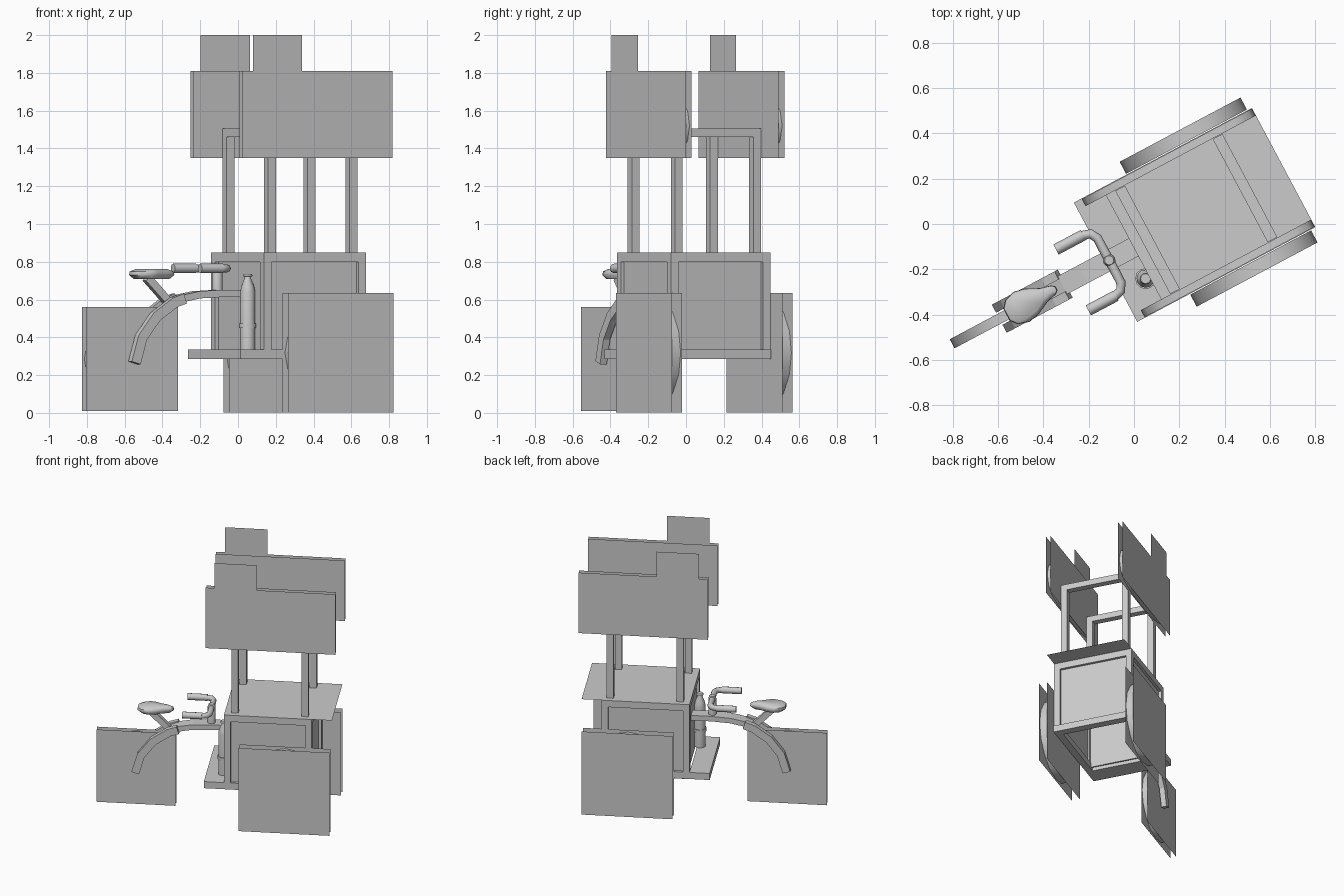
import bpy, bmesh, math
from mathutils import Matrix, Vector

if "Cube" in bpy.data.objects:
    bpy.data.objects.remove(bpy.data.objects["Cube"])

# Local frame: x along the cart (saddle at -x), y across; whole model is turned 28 degrees
T = Matrix.Rotation(math.radians(28), 4, 'Z') @ Matrix.Translation((0, -0.09, 0))


def make(name, verts, faces, smooth=False):
    me = bpy.data.meshes.new(name)
    me.from_pydata([T @ Vector(v) for v in verts], [], faces)
    me.update()
    ob = bpy.data.objects.new(name, me)
    bpy.context.collection.objects.link(ob)
    if smooth:
        bpy.ops.object.select_all(action='DESELECT')
        ob.select_set(True)
        bpy.context.view_layer.objects.active = ob
        bpy.ops.object.shade_smooth_by_angle(angle=math.radians(50))
    return ob


def prism(name, pts, y0, y1, caps=True, smooth=False):
    """Side profile (x, z) extruded across the cart."""
    n = len(pts)
    verts = [(x, y, z) for y in (y0, y1) for x, z in pts]
    faces = [(i, (i + 1) % n, n + (i + 1) % n, n + i) for i in range(n)]
    if caps:
        faces += [tuple(range(n))[::-1], tuple(range(n, 2 * n))]
    return make(name, verts, faces, smooth)


def box(name, x0, x1, y0, y1, z0, z1):
    y0, y1 = sorted((y0, y1))
    return prism(name, [(x0, z0), (x0, z1), (x1, z1), (x1, z0)], y0, y1)


def card(name, x0, x1, y, z0, z1, out):
    f = (0, 1, 2, 3) if out < 0 else (3, 2, 1, 0)
    return make(name, [(x0, y, z0), (x1, y, z0), (x1, y, z1), (x0, y, z1)], [f])


def bar(name, path, thick, y0, y1):
    """Flat bar following a side path."""
    up, lo = [], []
    for i, p in enumerate(path):
        d = Vector(path[min(i + 1, len(path) - 1)]) - Vector(path[max(i - 1, 0)])
        n = Vector((-d.y, d.x)).normalized() * thick / 2
        up.append(tuple(Vector(p) + n))
        lo.append(tuple(Vector(p) - n))
    n = len(path)
    verts = [(x, y, z) for y in (y0, y1) for x, z in up + lo]
    faces = []
    for i in range(n - 1):
        a, b, c, d = i, i + 1, n + i + 1, n + i
        faces += [(a, b, c, d), tuple(2 * n + k for k in (d, c, b, a)),
                  (b, a, a + 2 * n, b + 2 * n), (d, c, c + 2 * n, d + 2 * n)]
    for i in (0, n - 1):
        faces.append((i, n + i, 3 * n + i, 2 * n + i))
    return make(name, verts, faces)


def lathe(name, prof, cx, cy, seg=12):
    verts = [(cx + r * math.cos(2 * math.pi * k / seg), cy + r * math.sin(2 * math.pi * k / seg), z)
             for r, z in prof for k in range(seg)]
    faces = [(i * seg + k, i * seg + (k + 1) % seg, (i + 1) * seg + (k + 1) % seg, (i + 1) * seg + k)
             for i in range(len(prof) - 1) for k in range(seg)]
    top = (len(prof) - 1) * seg
    faces += [tuple(range(seg))[::-1], tuple(range(top, top + seg))]
    return make(name, verts, faces, True)


def tube(name, pts, r):
    cu = bpy.data.curves.new(name, 'CURVE')
    cu.dimensions = '3D'
    cu.bevel_depth, cu.bevel_resolution, cu.use_fill_caps = r, 2, True
    sp = cu.splines.new('POLY')
    sp.points.add(len(pts) - 1)
    for p, co in zip(sp.points, pts):
        p.co = (*(T @ Vector(co)), 1)
    ob = bpy.data.objects.new(name, cu)
    bpy.context.collection.objects.link(ob)
    bpy.ops.object.select_all(action='DESELECT')
    ob.select_set(True)
    bpy.context.view_layer.objects.active = ob
    bpy.ops.object.convert(target='MESH')
    bpy.ops.object.shade_smooth_by_angle(angle=math.radians(50))


def ring(cx, cz, rx, rz, n, power=1.0):
    """Outline of an ellipse; power < 1 squares it off."""
    pts = []
    for k in range(n):
        a = 2 * math.pi * k / n
        c, s = math.cos(a), math.sin(a)
        pts.append((cx + rx * math.copysign(abs(c) ** power, c),
                    cz + rz * math.copysign(abs(s) ** power, s)))
    return pts[::-1]


def wheel(name, cx, cz, half, r, y0, y1):
    """Two flat wheel cards with a tyre tread between them."""
    card(name + "_card_a", cx - half, cx + half, y0, cz - half, cz + half, -1)
    card(name + "_card_b", cx - half, cx + half, y1, cz - half, cz + half, 1)
    prism(name + "_tread", ring(cx, cz, r, r, 16), y0, y1, caps=False, smooth=True)


# Wheels
wheel("rear_wheel", -0.695, 0.285, 0.275, 0.262, -0.0225, 0.0225)
wheel("right_wheel", 0.375, 0.318, 0.316, 0.302, -0.362, -0.302)
wheel("left_wheel", 0.375, 0.318, 0.316, 0.302, 0.302, 0.362)

# Cart body: open underneath
W = 0.298
X0, X1 = -0.05, 0.56
box("front_step", -0.19, X0, -W, W, 0.285, 0.335)
box("back_rail", X1 - 0.05, X1 + 0.01, -W, W, 0.285, 0.335)
box("counter", X0, X1, -W, W, 0.8, 0.85)
make("counter_flap", [(X1, -W, 0.85), (0.70, -W, 0.85), (0.70, W, 0.85), (X1, W, 0.85)], [(0, 1, 2, 3)])
box("front_panel", X0 + 0.02, X0 + 0.03, -W + 0.03, W - 0.03, 0.3, 0.8)
box("back_panel", X1 - 0.03, X1 - 0.02, -W + 0.03, W - 0.03, 0.3, 0.8)
for s, side in ((-1, "right"), (1, "left")):
    box(side + "_rail", X0, X1 + 0.01, s * W, s * (W - 0.05), 0.285, 0.335)
    box(side + "_panel", X0 + 0.03, X1 - 0.03, s * (W - 0.02), s * (W - 0.03), 0.3, 0.8)
    for i, (a, b) in enumerate(((X0, X0 + 0.045), (X1 - 0.045, X1))):
        box(f"{side}_corner_post_{i}", a, b, s * W, s * (W - 0.045), 0.335, 0.8)

    # Canopy posts and sign cards
    for i, x in enumerate((0.02, 0.507)):
        box(f"{side}_canopy_post_{i}", x - 0.024, x + 0.024, s * 0.212, s * 0.258, 0.85, 1.46)
    card(side + "_sign_outer", -0.177, 0.723, s * 0.295, 1.35, 1.81, s)
    card(side + "_sign_inner", -0.177, 0.723, s * 0.26, 1.35, 1.81, -s)
    card(side + "_sign_topper", -0.115, 0.18, s * 0.295, 1.81, 2.0, s)
    y0, y1 = sorted((s * 0.26, s * 0.295))
    prism(side + "_sign_edge", ring(0.273, 1.52, 0.425, 0.16, 16, 0.7), y0, y1, caps=False, smooth=True)

for i, x in enumerate((0.02, 0.507)):
    box(f"canopy_beam_{i}", x - 0.024, x + 0.024, -0.258, 0.258, 1.46, 1.505)

# Frame: spine splitting into a fork over the rear wheel
bar("spine", [(-0.475, 0.575), (-0.40, 0.605), (-0.30, 0.625), (-0.17, 0.632), (X0 + 0.03, 0.632)], 0.038, -0.045, 0.045)
for s, side in ((-1, "right"), (1, "left")):
    bar(side + "_fork_arm", [(-0.695, 0.265), (-0.655, 0.40), (-0.57, 0.51), (-0.46, 0.585), (-0.40, 0.605)],
        0.055, min(s * 0.03, s * 0.07), max(s * 0.03, s * 0.07))

# Saddle: teardrop outline in stacked rings
outline = [(-0.685, 0.03), (-0.66, 0.06), (-0.61, 0.075), (-0.56, 0.065), (-0.50, 0.035), (-0.45, 0.022), (-0.435, 0.01)]
loop = [(x, -y) for x, y in outline] + [(x, y) for x, y in outline[::-1]]
n = len(loop)
sv, sf = [], []
for k, z in ((0.8, 0.71), (1.0, 0.73), (0.97, 0.748), (0.7, 0.762)):
    sv += [(-0.57 + (x + 0.57) * k, y * k, z) for x, y in loop]
for j in range(3):
    sf += [(j * n + i, j * n + (i + 1) % n, (j + 1) * n + (i + 1) % n, (j + 1) * n + i) for i in range(n)]
sf += [tuple(range(n))[::-1], tuple(range(3 * n, 4 * n))]
make("saddle", sv, sf, True)
bar("saddle_post", [(-0.595, 0.715), (-0.46, 0.58)], 0.042, -0.02, 0.02)

# Handlebar and stem
half = [(-0.355, 0.152), (-0.225, 0.152), (-0.19, 0.142), (-0.172, 0.11), (-0.172, 0.05)]
tube("handlebar", [(x, y, 0.765) for x, y in half] + [(x, -y, 0.765) for x, y in half[::-1]], 0.021)
for s, side in ((-1, "right"), (1, "left")):
    tube(side + "_grip", [(-0.357, s * 0.152, 0.765), (-0.22, s * 0.152, 0.765)], 0.025)
lathe("handlebar_stem", [(0.028, 0.62), (0.028, 0.77), (0.02, 0.79)], -0.172, 0.0)

# Bottle standing on the step
lathe("bottle", [(0.04, 0.335), (0.04, 0.64), (0.034, 0.67), (0.018, 0.71), (0.016, 0.722),
                 (0.026, 0.724), (0.022, 0.735)], -0.068, -0.147)
lathe("bottle_strap", [(0.046, 0.45), (0.046, 0.472)], -0.068, -0.147)
